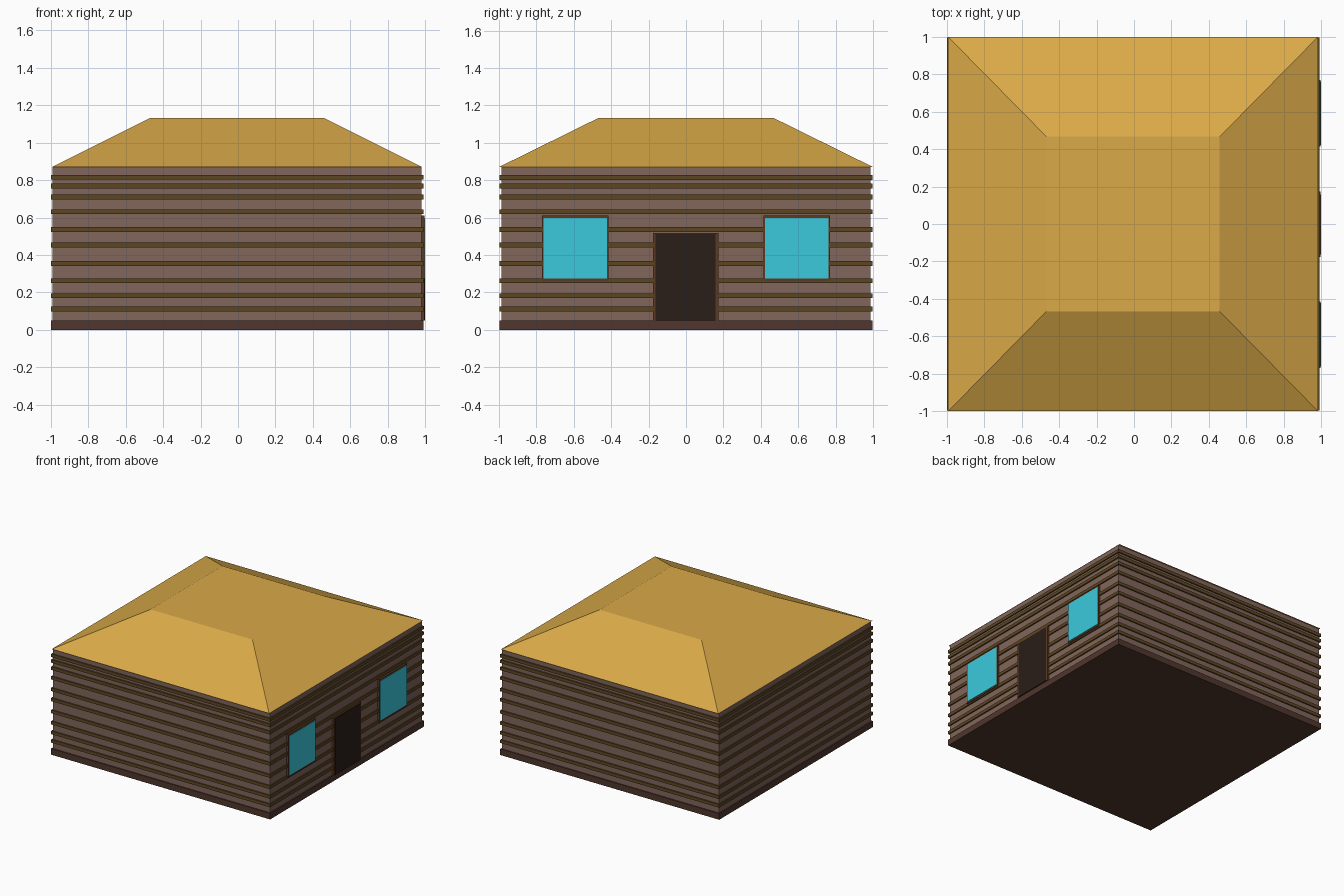
import bpy, bmesh

if "Cube" in bpy.data.objects:
    bpy.data.objects.remove(bpy.data.objects["Cube"])

CX = -0.005              # the house body sits slightly left of the door side
WALL = (0.985, 0.987)    # half sizes of the wall
OUT = (0.995, 0.997)     # half sizes of the battens and plinth


def material(name, rgb):
    m = bpy.data.materials.new(name)
    m.diffuse_color = (*rgb, 1)
    m.use_nodes = True
    m.node_tree.nodes["Principled BSDF"].inputs["Base Color"].default_value = m.diffuse_color
    return m


WALL_MAT = material("wall_wood", (0.22, 0.133, 0.107))
BAND_MAT = material("batten_wood", (0.107, 0.061, 0.016))
BASE_MAT = material("plinth_wood", (0.08, 0.038, 0.026))
ROOF_MAT = material("straw", (0.70, 0.40, 0.065))
FRAME_MAT = material("frame_wood", (0.107, 0.042, 0.017))
GLASS_MAT = material("glass", (0.045, 0.59, 0.72))
DOOR_MAT = material("door_wood", (0.023, 0.013, 0.009))


def finish(bm, name, mat):
    bmesh.ops.recalc_face_normals(bm, faces=bm.faces)
    me = bpy.data.meshes.new(name)
    bm.to_mesh(me)
    bm.free()
    me.materials.append(mat)
    ob = bpy.data.objects.new(name, me)
    bpy.context.collection.objects.link(ob)
    return ob


def loft(name, levels, mat, bottom=False, top=False, closed=False):
    """Stack of rectangles (half x, half y, z) joined by side faces."""
    bm = bmesh.new()
    rings = [[bm.verts.new((CX + sx * hx, sy * hy, z))
              for sx, sy in ((-1, -1), (1, -1), (1, 1), (-1, 1))]
             for hx, hy, z in levels]
    pairs = list(zip(rings, rings[1:]))
    if closed:
        pairs.append((rings[-1], rings[0]))
    for a, b in pairs:
        for i in range(4):
            j = (i + 1) % 4
            bm.faces.new((a[i], a[j], b[j], b[i]))
    if bottom:
        bm.faces.new(rings[0][::-1])
    if top:
        bm.faces.new(rings[-1])
    return finish(bm, name, mat)


def box(name, lo, hi, mat):
    bm = bmesh.new()
    bmesh.ops.create_cube(bm, size=1)
    for v in bm.verts:
        v.co = [(a + b) / 2 + c * (b - a) for a, b, c in zip(lo, hi, v.co)]
    return finish(bm, name, mat)


# Plinth, walls and hipped roof with a flat top
loft("plinth", [(*OUT, 0), (*OUT, 0.05), (*WALL, 0.05)], BASE_MAT, bottom=True)
loft("walls", [(*WALL, 0.05), (*WALL, 0.87)], WALL_MAT)
loft("roof", [(0.988, 1.0, 0.87), (0.463, 0.467, 1.133)], ROOF_MAT,
     bottom=True, top=True)

# Horizontal battens wrapped around the walls
for z in (0.112, 0.182, 0.262, 0.354, 0.453, 0.536, 0.631, 0.71, 0.769, 0.815):
    a, b = z - 0.013, z + 0.013
    inner = (WALL[0] - 0.002, WALL[1] - 0.002)
    loft("batten", [(*inner, a), (*OUT, a), (*OUT, b), (*inner, b)], BAND_MAT,
         closed=True)

# Windows on the right side
for s in (-1, 1):
    y = 0.592 * s
    box("window_frame", (0.97, y - 0.178, 0.26), (0.996, y + 0.178, 0.61), FRAME_MAT)
    box("window_glass", (0.98, y - 0.17, 0.273), (1.0, y + 0.17, 0.597), GLASS_MAT)

# Door on the right side
box("door_frame", (0.97, -0.177, 0.05), (0.996, 0.173, 0.518), FRAME_MAT)
box("door", (0.98, -0.162, 0.05), (1.0, 0.158, 0.512), DOOR_MAT)
